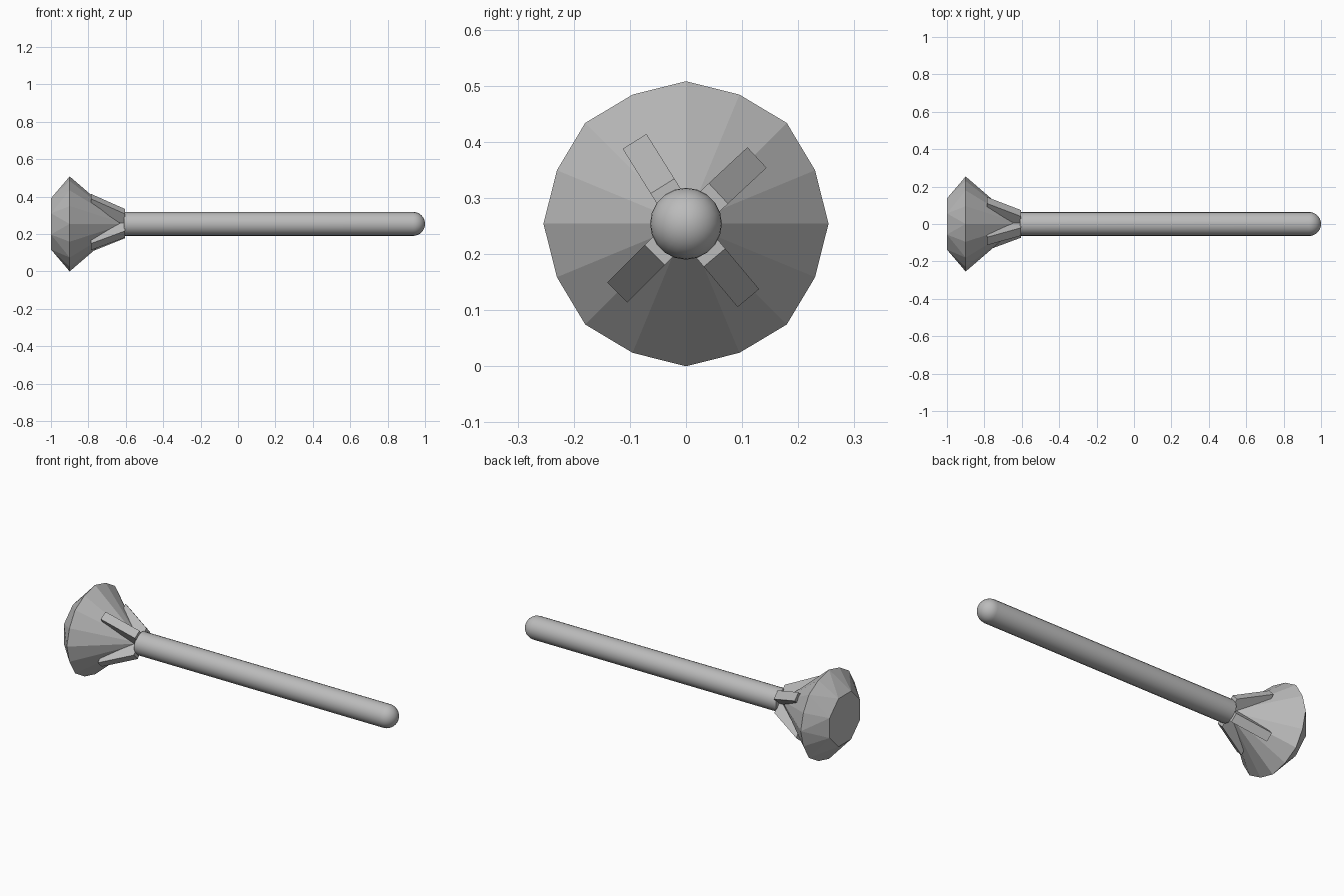
import bpy, bmesh, math
from mathutils import Vector

cube = bpy.data.objects.get("Cube")
if cube:
    bpy.data.objects.remove(cube, do_unlink=True)

AXIS_Z = 0.254
metal = bpy.data.materials.new("grey")
metal.use_nodes = True
GREY = (0.5, 0.5, 0.5, 1)
metal.diffuse_color = GREY
metal.node_tree.nodes["Principled BSDF"].inputs["Base Color"].default_value = GREY


def polar(x, r, a):
    """Point at radius r and angle a (degrees from +y) around the long axis."""
    a = math.radians(a)
    return Vector((x, r * math.cos(a), AXIS_Z + r * math.sin(a)))


def finish(bm, name):
    bmesh.ops.recalc_face_normals(bm, faces=bm.faces)
    mesh = bpy.data.meshes.new(name)
    bm.to_mesh(mesh)
    bm.free()
    mesh.materials.append(metal)
    obj = bpy.data.objects.new(name, mesh)
    bpy.context.collection.objects.link(obj)
    return obj


# Faceted gem: octagonal table, triangular crown facets, long pavilion cone
bm = bmesh.new()
girdle = [bm.verts.new(polar(-0.9, 0.249 if i % 2 else 0.254, i * 22.5)) for i in range(16)]
table = [bm.verts.new(polar(-1, 0.148, i * 45 + 22.5)) for i in range(8)]
tip = bm.verts.new(polar(-0.605, 0, 0))
bm.faces.new(table)
for i in range(16):
    bm.faces.new((girdle[i], girdle[(i + 1) % 16], tip))
    bm.faces.new((girdle[i], girdle[(i + 1) % 16], table[i // 2]))
for i in range(8):
    bm.faces.new((table[i - 1], table[i], girdle[2 * i]))
finish(bm, "gem")

# Four tapered prongs flaring from the shaft onto the gem
for n, angle in enumerate((43, 122, 225, 310)):
    bm = bmesh.new()
    side = polar(0, 1, angle + 90) - polar(0, 0, 0)
    profile = [(-0.605, 0.0), (-0.605, 0.079), (-0.785, 0.173), (-0.785, 0.142)]
    rings = [[bm.verts.new(polar(x, r, angle) + side * s) for x, r in profile]
             for s in (-0.025, 0.025)]
    for ring in rings:
        bm.faces.new(ring)
    for i in range(4):
        j = (i + 1) % 4
        bm.faces.new((rings[0][i], rings[0][j], rings[1][j], rings[1][i]))
    finish(bm, f"prong_{n + 1}")

# Round shaft with a domed end, lathed around the long axis
R, DOME = 0.064, 0.936
bm = bmesh.new()
path = [(-0.61, 0), (-0.61, R)]
path += [(DOME + R * math.sin(t * math.pi / 16), R * math.cos(t * math.pi / 16)) for t in range(9)]
verts = [bm.verts.new(polar(x, r, 90)) for x, r in path]
edges = [bm.edges.new(pair) for pair in zip(verts, verts[1:])]
bmesh.ops.spin(bm, geom=verts + edges, cent=(0, 0, AXIS_Z), axis=(1, 0, 0),
               angle=math.tau, steps=20, use_merge=True)
bmesh.ops.remove_doubles(bm, verts=bm.verts, dist=0.0005)
shaft = finish(bm, "shaft")
bpy.ops.object.select_all(action="DESELECT")
shaft.select_set(True)
bpy.context.view_layer.objects.active = shaft
bpy.ops.object.shade_smooth_by_angle(angle=math.radians(40))
